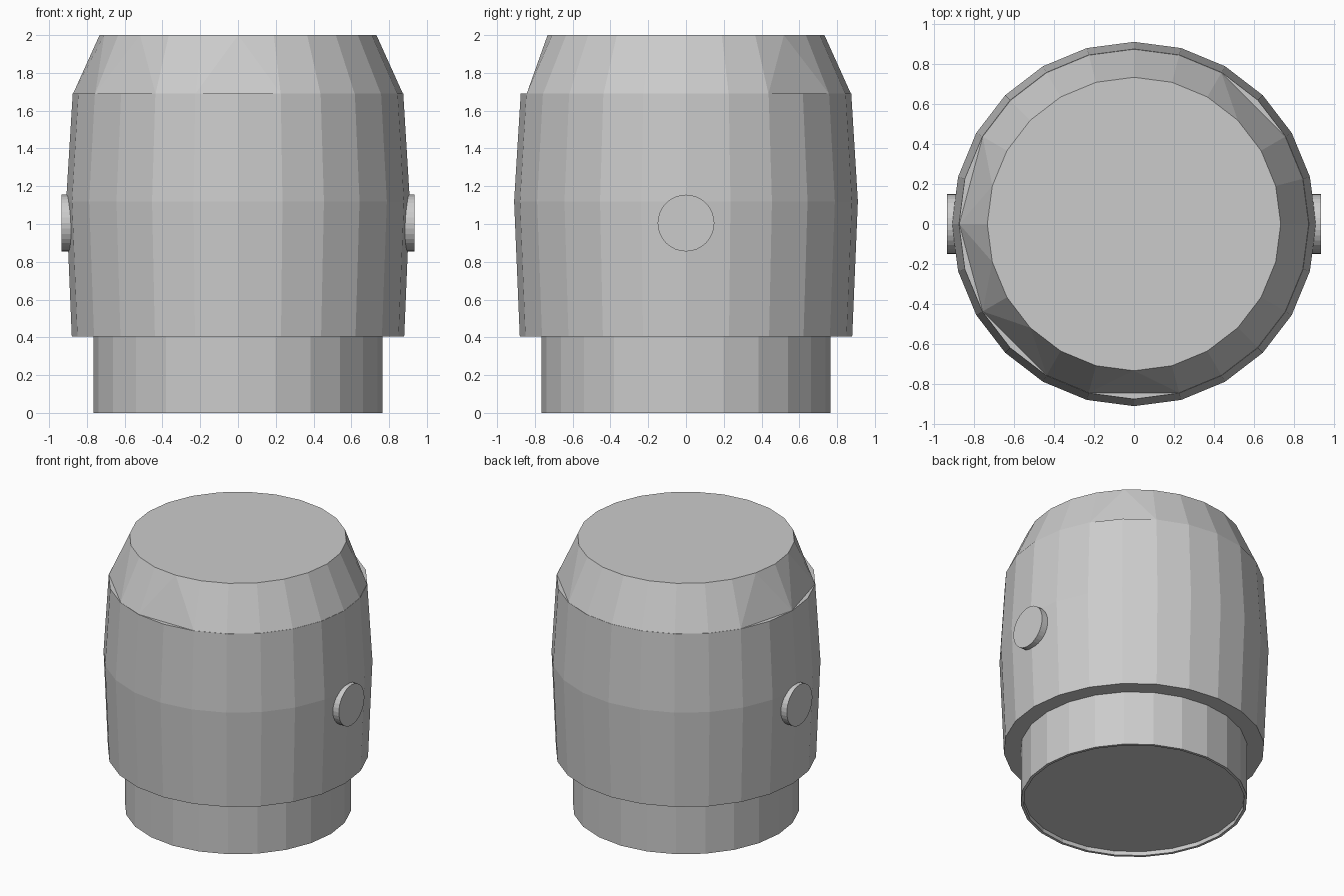
import bpy, bmesh, math
from mathutils import Matrix

if "Cube" in bpy.data.objects:
    bpy.data.objects.remove(bpy.data.objects["Cube"])

SIDES = 24


def ring(bm, r, z):
    step = 2 * math.pi / SIDES
    return [bm.verts.new((r * math.cos(i * step), r * math.sin(i * step), z))
            for i in range(SIDES)]


def finish(name, bm):
    bmesh.ops.recalc_face_normals(bm, faces=bm.faces)
    mesh = bpy.data.meshes.new(name)
    bm.to_mesh(mesh)
    bm.free()
    obj = bpy.data.objects.new(name, mesh)
    bpy.context.collection.objects.link(obj)
    return obj


def lathe(name, profile):
    """Closed faceted solid from (radius, z) pairs, capped at both ends."""
    bm = bmesh.new()
    rings = [ring(bm, r, z) for r, z in profile]
    for a, b in zip(rings, rings[1:]):
        for i in range(SIDES):
            j = (i + 1) % SIDES
            bm.faces.new((a[i], a[j], b[j], b[i]))
    bm.faces.new(rings[0])
    bm.faces.new(rings[-1])
    return finish(name, bm)


# Neck with a shallow recess underneath
lathe("neck", [(0.745, 0.03), (0.745, 0), (0.765, 0), (0.765, 0.405)])

# Bulging barrel body
lathe("body", [(0.88, 0.405), (0.91, 1.12), (0.875, 1.69)])

# Tapered shoulder; the base ring cuts straight across some corners
bm = bmesh.new()
low, top = ring(bm, 0.873, 1.69), ring(bm, 0.733, 2.0)
skipped = {3, 11, 13, 15, 18}
for i in range(SIDES):
    j = (i + 1) % SIDES
    if i in skipped:
        bm.faces.new((low[i - 1], low[j], top[i]))
        bm.faces.new((low[i - 1], top[i], top[i - 1]))
        bm.faces.new((low[j], top[j], top[i]))
    elif j not in skipped:
        bm.faces.new((low[i], low[j], top[j], top[i]))
bm.faces.new(top)
bm.faces.new([v for i, v in enumerate(low) if i not in skipped])
bmesh.ops.delete(bm, geom=[low[i] for i in skipped], context='VERTS')
finish("shoulder", bm)

# Round side buttons
for side, label in ((-1, "left"), (1, "right")):
    bm = bmesh.new()
    bmesh.ops.create_cone(
        bm, cap_ends=True, segments=32, radius1=0.15, radius2=0.15, depth=0.065,
        matrix=Matrix.Translation((side * 0.9025, 0, 1.005))
        @ Matrix.Rotation(math.pi / 2, 4, 'Y'))
    finish(label + "_button", bm)
